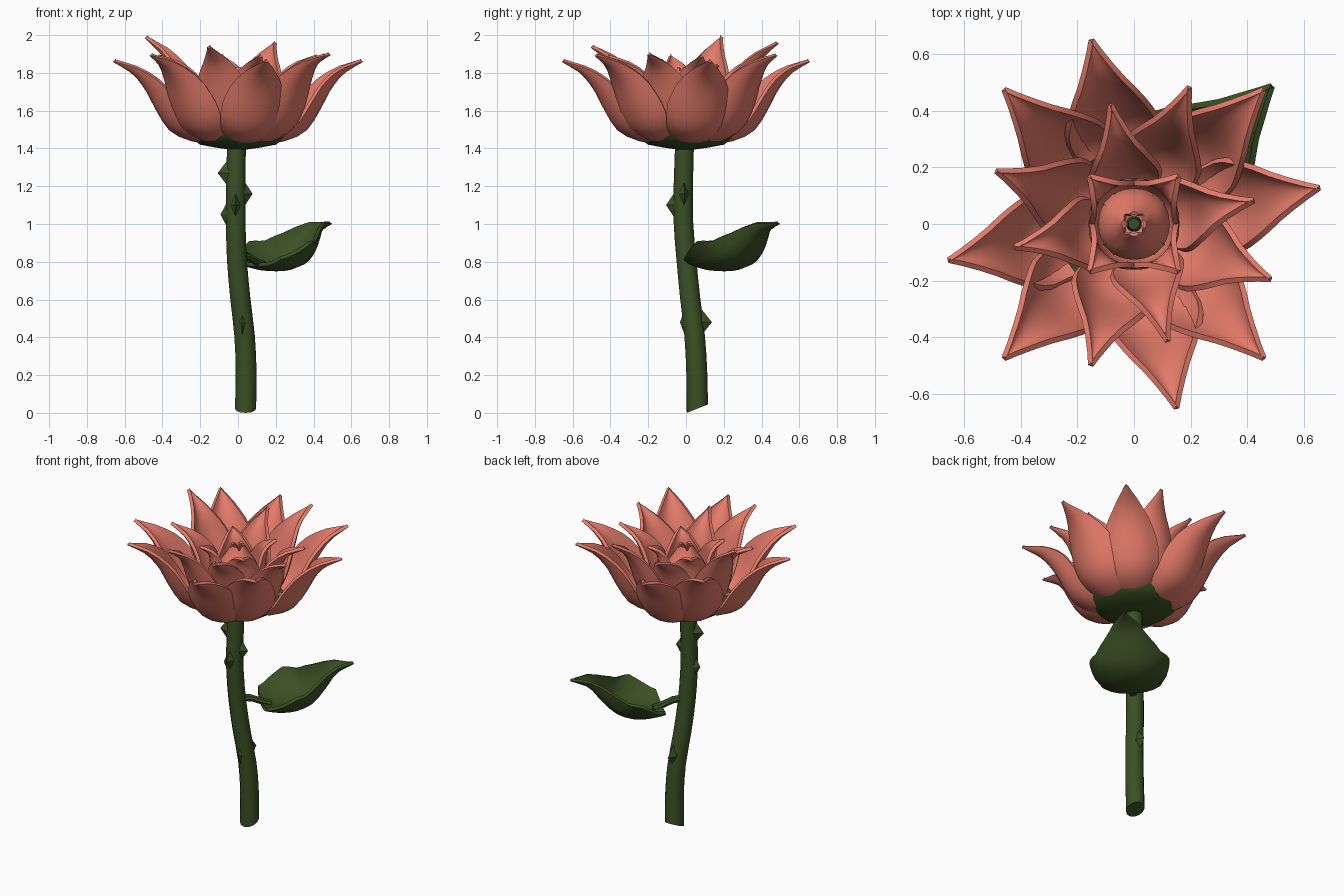
import bpy, bmesh, math
from mathutils import Vector, Matrix

if "Cube" in bpy.data.objects:
    bpy.data.objects.remove(bpy.data.objects["Cube"])


def material(name, rgb):
    m = bpy.data.materials.new(name)
    m.diffuse_color = (*rgb, 1)
    m.use_nodes = True
    m.node_tree.nodes["Principled BSDF"].inputs["Base Color"].default_value = m.diffuse_color
    return m


RED = material("coral petal", (0.78, 0.20, 0.145))
GREEN = material("dark green", (0.043, 0.08, 0.017))


def finish(bm, name, mat, angle=40, thick=0):
    bmesh.ops.recalc_face_normals(bm, faces=bm.faces)
    me = bpy.data.meshes.new(name)
    bm.to_mesh(me)
    bm.free()
    me.materials.append(mat)
    ob = bpy.data.objects.new(name, me)
    bpy.context.collection.objects.link(ob)
    bpy.ops.object.select_all(action='DESELECT')
    ob.select_set(True)
    bpy.context.view_layer.objects.active = ob
    if thick:
        s = ob.modifiers.new("thickness", 'SOLIDIFY')
        s.thickness, s.offset = thick, 0
        bpy.ops.object.modifier_apply(modifier=s.name)
    bpy.ops.object.shade_smooth_by_angle(angle=math.radians(angle))
    return ob


def spline(pts, t):
    """Smooth interpolation through evenly spaced control tuples, t in 0..1."""
    n = len(pts) - 1
    i = min(int(t * n), n - 1)
    f = t * n - i
    a, b, c, d = (Vector(pts[max(0, min(n, k))]) for k in (i - 1, i, i + 1, i + 2))
    return 0.5 * (2 * b + (c - a) * f + (2 * a - 5 * b + 4 * c - d) * f * f
                  + (3 * b - a - 3 * c + d) * f ** 3)


def petal(name, mat, profile, angle, cup=0.4, dz=0.0, thick=0.02, rows=14, cols=8, power=2.4):
    """Cupped blade: profile holds (radius, height, half width) along the midline."""
    bm = bmesh.new()
    turn = Matrix.Rotation(math.radians(angle), 4, 'Z')
    grid = []
    for i in range(rows + 1):
        u = i / rows
        r, z, w = spline(profile, u)
        tan = spline(profile, min(1, u + 0.02)) - spline(profile, max(0, u - 0.02))
        n = Vector((-tan[1], 0, tan[0])).normalized()
        w = max(w, 0.003)
        lift = cup * w * min(1, 0.35 + 2 * u)
        row = []
        for j in range(cols + 1):
            v = 2 * j / cols - 1
            p = Vector((r, w * v, z + dz * u * u)) + n * (lift * abs(v) ** power)
            row.append(bm.verts.new(turn @ p))
        grid.append(row)
    for a, b in zip(grid, grid[1:]):
        for j in range(cols):
            bm.faces.new((a[j], a[j + 1], b[j + 1], b[j]))
    return finish(bm, name, mat, 40, thick)


def loft(name, mat, rings, sides, angle=40):
    """Closed skin over rings given as functions of the angle around."""
    bm = bmesh.new()
    loops = [[bm.verts.new(f(2 * math.pi * k / sides)) for k in range(sides)] for f in rings]
    for a, b in zip(loops, loops[1:]):
        for k in range(sides):
            m = (k + 1) % sides
            bm.faces.new((a[k], a[m], b[m], b[k]))
    bm.faces.new(loops[0])
    bm.faces.new(loops[-1])
    return finish(bm, name, mat, angle)


# Petal rings, outermost to innermost
outer = [(.03, 1.435, .06), (.20, 1.437, .13), (.345, 1.49, .157), (.425, 1.60, .162),
         (.485, 1.71, .128), (.56, 1.80, .062), (.667, 1.865, 0)]
second = [(.03, 1.44, .06), (.20, 1.442, .13), (.335, 1.50, .157), (.41, 1.61, .162),
          (.47, 1.73, .128), (.55, 1.83, .062), (.66, 1.895, 0)]
third = [(.03, 1.45, .05), (.15, 1.46, .11), (.26, 1.53, .14), (.32, 1.65, .145),
         (.365, 1.77, .113), (.42, 1.87, .053), (.52, 1.95, 0)]
fourth = [(.03, 1.47, .05), (.11, 1.48, .09), (.19, 1.55, .12), (.235, 1.65, .125),
          (.27, 1.75, .098), (.325, 1.83, .046), (.43, 1.89, 0)]
fifth = [(.02, 1.49, .04), (.08, 1.50, .08), (.135, 1.57, .11), (.155, 1.66, .115),
         (.158, 1.74, .095), (.175, 1.80, .05), (.23, 1.84, 0)]
bud = [(.02, 1.50, .03), (.07, 1.52, .06), (.11, 1.58, .10), (.12, 1.65, .105),
       (.10, 1.72, .09), (.06, 1.78, .058), (.038, 1.83, .012)]
RINGS = [("outer", outer, (11, 103, -77, -169), (0, 0, 0, 0)),
         ("second", second, (46, 134, -46, -134), (0, 0, 0, 0)),
         ("third", third, (68, 159, -107, -22), (.01, .04, -.01, -.05)),
         ("fourth", fourth, (101, 11, -74, -169), (0, 0, 0, 0)),
         ("fifth", fifth, (47, 133, -47, -133), (0, 0, 0, 0)),
         ("bud", bud, (0, 90, 180, 270), (0, 0, 0, 0))]
for label, prof, angles, lifts in RINGS:
    for k, (a, dz) in enumerate(zip(angles, lifts)):
        petal(f"{label}_petal_{k + 1}", RED, prof, a, 0.5, dz,
              0.012 if label == "bud" else 0.02)

# Stem: gently bent, slanted cut at the bottom
PATH = [(.04, .06), (.043, .057), (.035, .046), (.012, .022), (-.006, .002),
        (-.012, -.014), (-.012, -.014), (-.008, -.008)]


def stem_at(z):
    return spline(PATH, max(0, min(1, z / 1.42)))


def stem_ring(z, slant):
    c = stem_at(z)
    r = 0.056 - 0.006 * z / 1.42
    return lambda t: Vector((c[0] + r * math.cos(t), c[1] + r * math.sin(t),
                             z + slant * (r * math.sin(t) + r)))


loft("stem", GREEN, [stem_ring(1.42 * i / 14, 0.4 * max(0, 1 - i / 4))
                     for i in range(15)], 12)

# Calyx cup under the petals, breaking through between them
CUP = [(.05, 1.395), (.12, 1.405), (.20, 1.42), (.25, 1.455), (.275, 1.505),
       (.18, 1.465), (.03, 1.46), (.02, 1.66)]
loft("calyx", GREEN, [(lambda t, r=r, z=z: Vector((r * math.cos(t), r * math.sin(t), z)))
                      for r, z in CUP], 16)

# Thorns: pyramids on the stem (height, direction in degrees, length)
for k, (z, a, out) in enumerate([(1.27, 190, .098), (1.16, 5, .09), (1.05, 180, .08),
                                 (1.10, -90, .09), (.48, 85, .10), (.48, -95, .07)]):
    c = stem_at(z)
    bm = bmesh.new()
    at = Matrix.Translation((c[0], c[1], z)) @ Matrix.Rotation(math.radians(a), 4, 'Z')
    base = [bm.verts.new(at @ Vector(p)) for p in
            ((.035, -.032, 0), (.045, 0, -.068), (.035, .032, 0), (.045, 0, .068))]
    tip = bm.verts.new(at @ Vector((out, 0, 0)))
    for i in range(4):
        bm.faces.new((base[i], base[(i + 1) % 4], tip))
    bm.faces.new(base)
    finish(bm, f"thorn_{k + 1}", GREEN, 20)

# Leaf and its stalk
leaf = [(.14, .785, .165), (.21, .765, .21), (.32, .762, .23), (.43, .80, .205),
        (.51, .88, .15), (.585, .965, .07), (.69, 1.005, 0)]
petal("leaf", GREEN, leaf, 45, 0.62, power=3)
d = Vector((.707, .707, 0))
side = Vector((-.707, .707, 0))
loft("leaf_stalk", GREEN,
     [(lambda t, r=r, z=z: d * r + side * (.024 * math.cos(t)) + Vector((0, 0, z + .022 * math.sin(t))))
      for r, z in ((.0, .835), (.08, .825), (.14, .80), (.20, .78))], 8)
